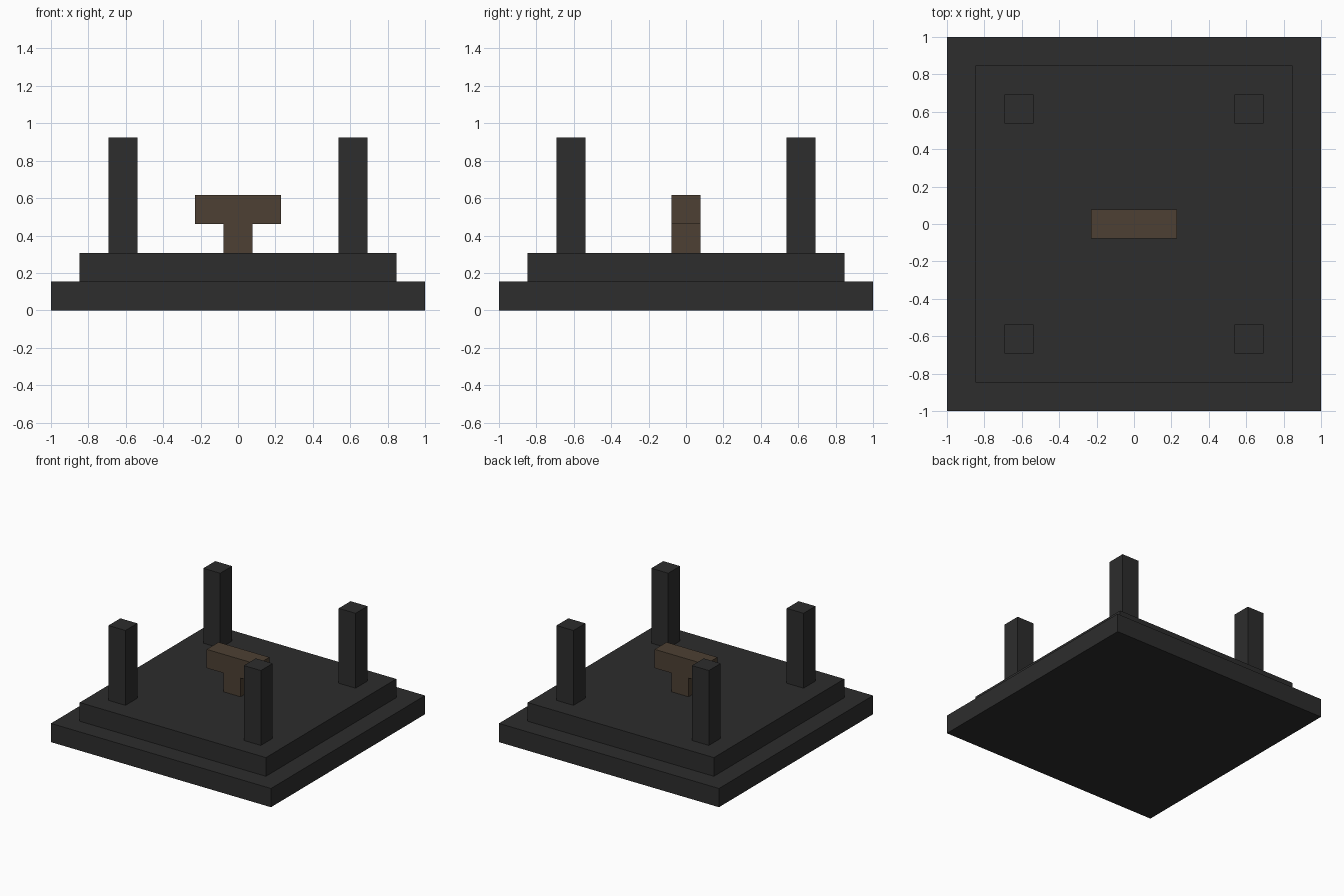
import bpy

cube = bpy.data.objects.get("Cube")
if cube:
    bpy.data.objects.remove(cube, do_unlink=True)

U = 2 / 13  # one block; the base is 13 blocks wide


def material(name, color):
    mat = bpy.data.materials.new(name)
    mat.use_nodes = True
    mat.diffuse_color = color
    mat.node_tree.nodes["Principled BSDF"].inputs["Base Color"].default_value = color
    return mat


def block(name, size, bottom, mat, x=0, y=0):
    """Box measured in blocks, resting at the given height."""
    bpy.ops.mesh.primitive_cube_add(
        size=1, location=(x * U, y * U, (bottom + size[2] / 2) * U))
    obj = bpy.context.object
    obj.name = name
    obj.scale = [s * U for s in size]
    bpy.ops.object.transform_apply(location=False, rotation=False, scale=True)
    obj.data.materials.append(mat)
    return obj


stone = material("dark stone", (0.026, 0.026, 0.026, 1))
wood = material("dark brown", (0.074, 0.051, 0.033, 1))

# Stepped platform
block("lower_step", (13, 13, 1), 0, stone)
block("upper_step", (11, 11, 1), 1, stone)

# Corner pillars
for side, x in (("right", -4), ("left", 4)):
    for end, y in (("front", -4), ("back", 4)):
        block(f"{end}_{side}_pillar", (1, 1, 4), 2, stone, x, y)

# Central altar
block("altar_stem", (1, 1, 1), 2, wood)
block("altar_top", (3, 1, 1), 3, wood)
